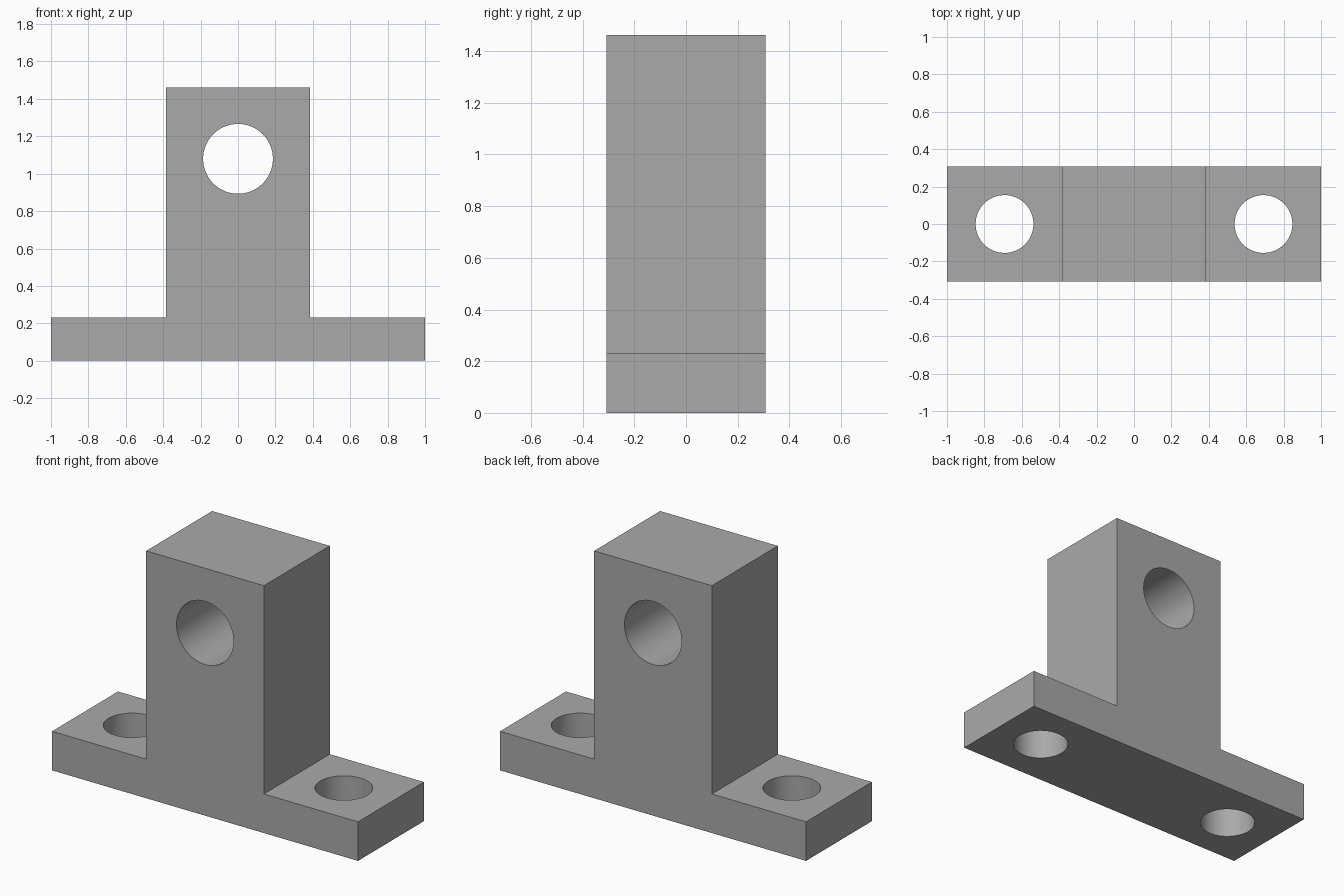
import bpy
import bmesh
import math

cube = bpy.data.objects.get("Cube")
if cube:
    bpy.data.objects.remove(cube, do_unlink=True)

HALF_DEPTH = 0.3077
HALF_BLOCK = 0.3846
BASE_TOP = 0.2308
HEIGHT = 1.4615

# Plain grey metal
grey = bpy.data.materials.new("grey metal")
grey.use_nodes = True
grey.diffuse_color = (0.4, 0.4, 0.4, 1)
grey.node_tree.nodes["Principled BSDF"].inputs["Base Color"].default_value = (0.4, 0.4, 0.4, 1)

# Bracket body: inverted T profile, extruded front to back
half = [(1, 0), (1, BASE_TOP), (HALF_BLOCK, BASE_TOP), (HALF_BLOCK, HEIGHT)]
outline = half + [(-x, z) for x, z in reversed(half)]
bm = bmesh.new()
face = bm.faces.new([bm.verts.new((x, -HALF_DEPTH, z)) for x, z in outline])
extruded = bmesh.ops.extrude_face_region(bm, geom=[face])["geom"]
back = [v for v in extruded if isinstance(v, bmesh.types.BMVert)]
bmesh.ops.translate(bm, verts=back, vec=(0, 2 * HALF_DEPTH, 0))
bmesh.ops.recalc_face_normals(bm, faces=bm.faces)
mesh = bpy.data.meshes.new("bracket_body")
bm.to_mesh(mesh)
bm.free()
mesh.materials.append(grey)
body = bpy.data.objects.new("bracket_body", mesh)
bpy.context.collection.objects.link(body)


def drill(name, radius, location, tilt=0):
    """Cut a round through hole in the body."""
    bpy.ops.mesh.primitive_cylinder_add(vertices=96, radius=radius, depth=1,
                                        location=location, rotation=(tilt, 0, 0))
    cutter = bpy.context.object
    cutter.name = name
    cutter.hide_render = True
    cutter.data.materials.append(grey)
    cut = body.modifiers.new(name, "BOOLEAN")
    cut.operation = "DIFFERENCE"
    cut.solver = "EXACT"
    cut.object = cutter
    bpy.context.view_layer.objects.active = body
    bpy.ops.object.modifier_apply(modifier=name)
    bpy.data.objects.remove(cutter, do_unlink=True)


# Shaft hole and the two mounting holes
drill("shaft_hole", 0.1865, (0, 0, 1.0795), math.pi / 2)
for side, name in ((1, "left_mounting_hole"), (-1, "right_mounting_hole")):
    drill(name, 0.1545, (side * 0.6923, 0, BASE_TOP / 2))

# Smooth hole walls, sharp outer edges
bpy.ops.object.select_all(action="DESELECT")
body.select_set(True)
bpy.context.view_layer.objects.active = body
bpy.ops.object.shade_smooth_by_angle(angle=math.radians(30))
